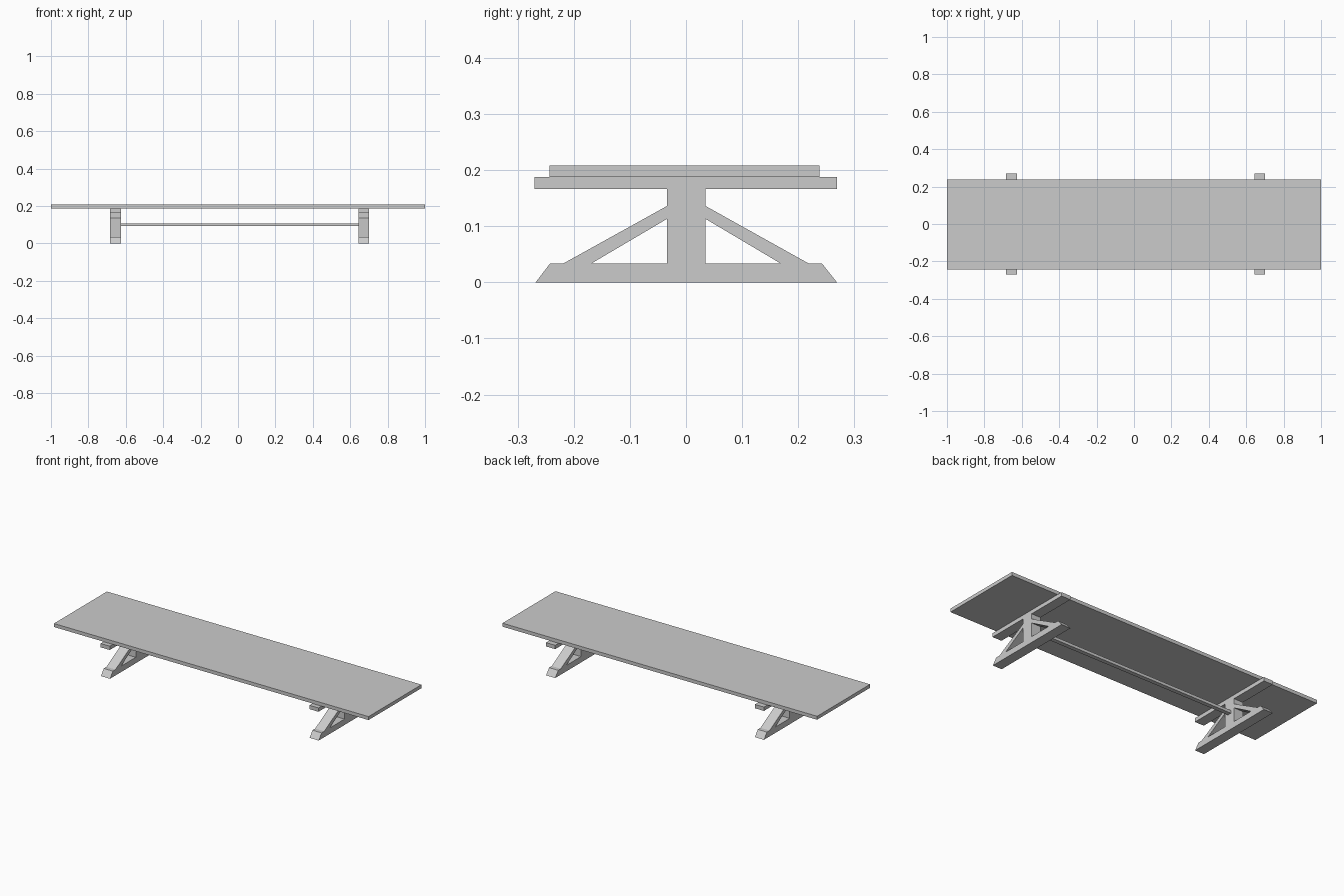
import bpy, bmesh

if "Cube" in bpy.data.objects:
    bpy.data.objects.remove(bpy.data.objects["Cube"])


def prism(name, outline, x0, x1):
    """Extrude a (y, z) outline along x."""
    bm = bmesh.new()
    face = bm.faces.new([bm.verts.new((x0, y, z)) for y, z in outline])
    ext = bmesh.ops.extrude_face_region(bm, geom=[face])
    verts = [v for v in ext["geom"] if isinstance(v, bmesh.types.BMVert)]
    bmesh.ops.translate(bm, verts=verts, vec=(x1 - x0, 0, 0))
    bmesh.ops.recalc_face_normals(bm, faces=bm.faces[:])
    mesh = bpy.data.meshes.new(name)
    bm.to_mesh(mesh)
    bm.free()
    obj = bpy.data.objects.new(name, mesh)
    bpy.context.collection.objects.link(obj)
    return obj


def rect(y0, y1, z0, z1):
    return [(y0, z0), (y1, z0), (y1, z1), (y0, z1)]


# Table top
prism("table_top", rect(-0.243, 0.238, 0.188, 0.208), -1, 1)

# Two identical trestles
for side, x0, x1 in (("left", -0.684, -0.626), ("right", 0.643, 0.701)):
    foot = [(-0.268, 0), (0.269, 0), (0.242, 0.034), (-0.242, 0.034)]
    prism(side + "_foot", foot, x0, x1)
    prism(side + "_post", rect(-0.034, 0.035, 0.034, 0.166), x0, x1)
    prism(side + "_cleat", rect(-0.27, 0.269, 0.166, 0.188), x0, x1)
    # Diagonal braces between foot and post
    for end, s, inner in (("front", -1, 0.034), ("back", 1, 0.035)):
        brace = [(0.168, 0.034), (0.218, 0.034), (inner, 0.136), (inner, 0.113)]
        prism(f"{side}_{end}_brace", [(s * y, z) for y, z in brace], x0, x1)

# Long stretcher joining the posts
prism("stretcher", rect(-0.012, 0.012, 0.092, 0.108), -0.626, 0.643)
